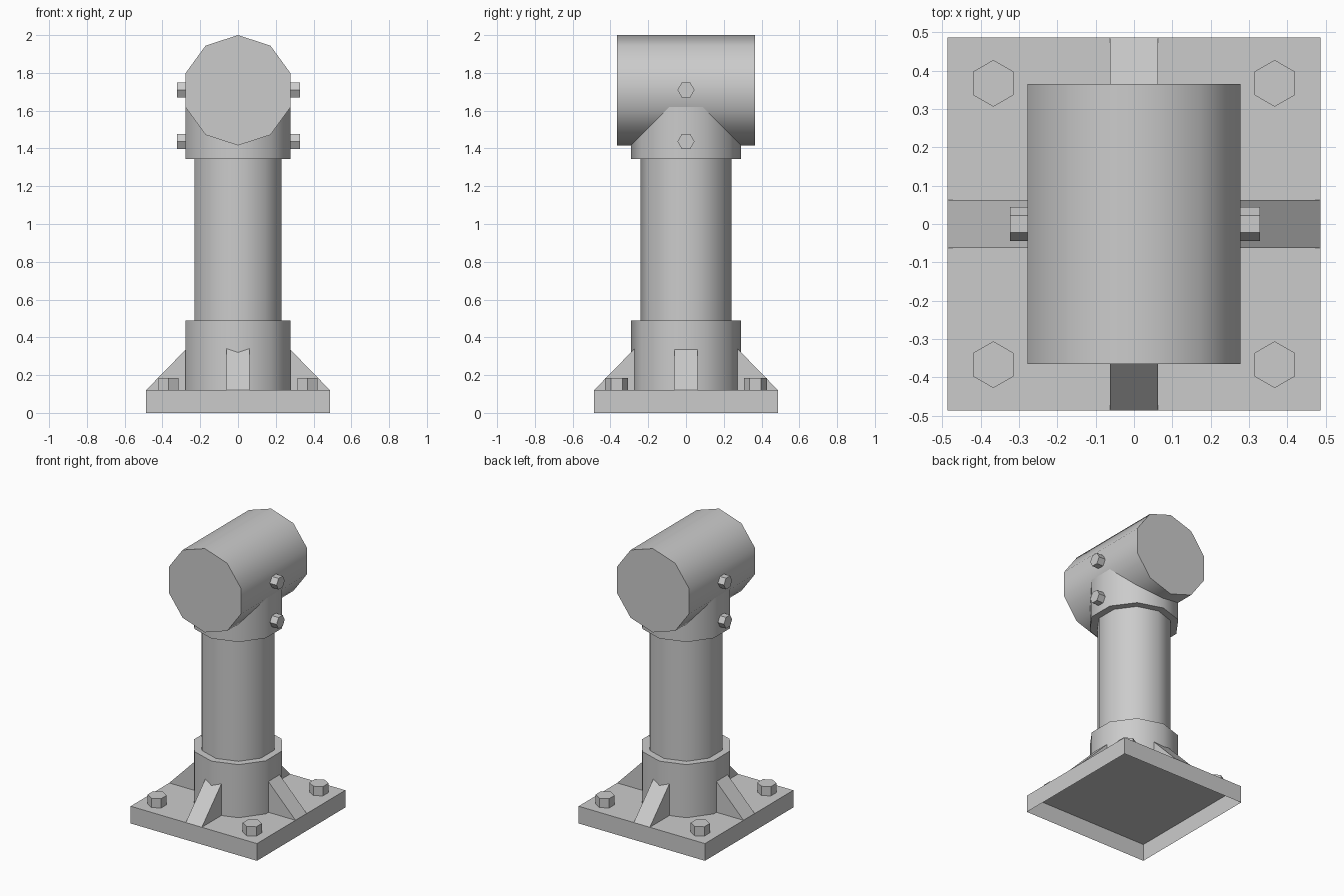
import bpy, bmesh
from math import sin, cos, pi, radians
from mathutils import Vector, Matrix

if "Cube" in bpy.data.objects:
    bpy.data.objects.remove(bpy.data.objects["Cube"])


def extrude(name, pts, offset, base_cap=True, smooth=False):
    """Sweep a closed outline along an offset; optionally leave the base open."""
    bm = bmesh.new()
    off = Vector(offset)
    lo = [bm.verts.new(p) for p in pts]
    hi = [bm.verts.new(Vector(p) + off) for p in pts]
    n = len(pts)
    for i in range(n):
        j = (i + 1) % n
        bm.faces.new((lo[i], lo[j], hi[j], hi[i]))
    bm.faces.new(hi)
    base = bm.faces.new(lo[::-1])
    bmesh.ops.recalc_face_normals(bm, faces=bm.faces[:])
    if not base_cap:
        bmesh.ops.delete(bm, geom=[base], context='FACES_ONLY')
    mesh = bpy.data.meshes.new(name)
    bm.to_mesh(mesh)
    bm.free()
    obj = bpy.data.objects.new(name, mesh)
    bpy.context.collection.objects.link(obj)
    if smooth:
        bpy.ops.object.select_all(action='DESELECT')
        obj.select_set(True)
        bpy.context.view_layer.objects.active = obj
        bpy.ops.object.shade_smooth_by_angle(angle=radians(40))
    return obj


def ring(n, r):
    """Regular polygon whose first corner lies on the second axis."""
    return [(r * sin(2 * pi * i / n), r * cos(2 * pi * i / n)) for i in range(n)]


def post(name, n, r, z0, z1, x=0, y=0, cap=False, smooth=True):
    pts = [(x + a, y + b, z0) for a, b in ring(n, r)]
    return extrude(name, pts, (0, 0, z1 - z0), cap, smooth)


# Base plate, hollow underneath
H = 0.487
extrude("base_plate", [(-H, -H, 0), (H, -H, 0), (H, H, 0), (-H, H, 0)],
        (0, 0, 0.12), base_cap=False)

# Ten-sided collars and column
post("lower_collar", 10, 0.292, 0.12, 0.49)
post("column", 10, 0.242, 0.49, 1.345)
post("upper_collar", 10, 0.292, 1.345, 1.62, cap=True)

# Horizontal barrel head
extrude("barrel_head", [(a, -0.365, 1.708 + b) for a, b in ring(10, 0.292)],
        (0, 0.73, 0), smooth=True)

# Four sloping gussets around the lower collar
for k in range(4):
    g = extrude("gusset", [(0.25, -0.062, 0.12), (H, -0.062, 0.12), (0.25, -0.062, 0.363)],
                (0, 0.124, 0))
    g.data.transform(Matrix.Rotation(k * pi / 2, 4, 'Z'))

# Anchor bolts on the plate corners
for sx in (-1, 1):
    for sy in (-1, 1):
        post("anchor_bolt", 6, 0.061, 0.12, 0.185, sx * 0.367, sy * 0.367, smooth=False)

# Side bolts on the barrel and upper collar
for x0, x1 in ((-0.276, -0.324), (0.276, 0.329)):
    for z in (1.71, 1.437):
        extrude("side_bolt", [(x0, b, z + a) for a, b in ring(6, 0.045)],
                (x1 - x0, 0, 0))
